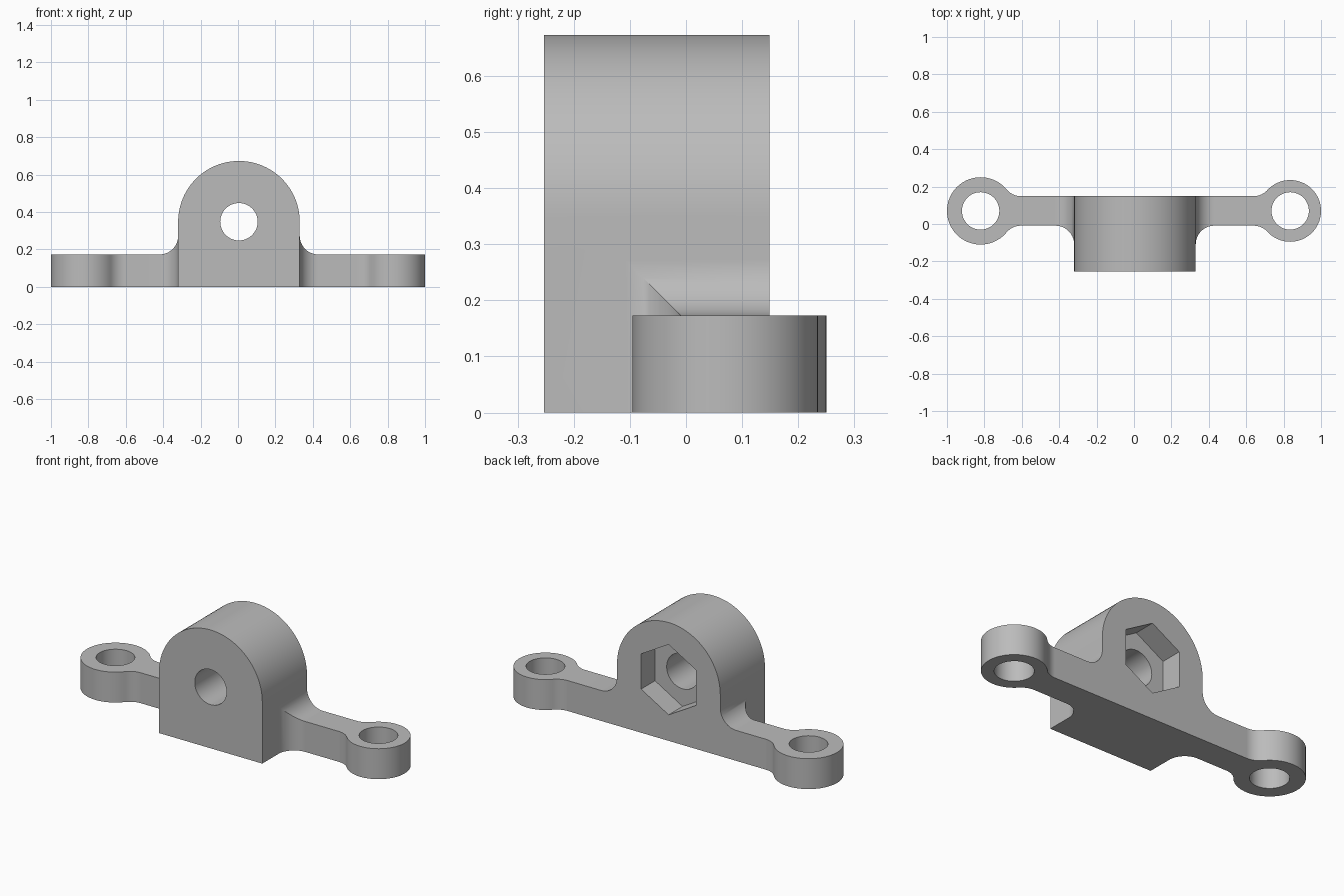
import bpy, bmesh
from math import sin, cos, pi, sqrt, atan2, radians

if "Cube" in bpy.data.objects:
    bpy.data.objects.remove(bpy.data.objects["Cube"])

GREY = (0.5, 0.5, 0.5, 1)
mat = bpy.data.materials.new("plain grey")
mat.use_nodes = True
mat.diffuse_color = GREY
mat.node_tree.nodes["Principled BSDF"].inputs["Base Color"].default_value = GREY

# Main dimensions
LEFT, RIGHT = -0.32, 0.33            # sides of the central block
MID, ARCH_R = 0.005, 0.325           # arch centre and radius
FRONT, BORE_Z = -0.253, 0.348
ARM_Y, ARM_HALF, ARM_TOP = 0.07, 0.079, 0.173
FILLET, HOLE_R = 0.1, 0.1
RINGS = {"right_end": (-0.82, 0.18), "left_end": (0.835, 0.165)}


def arc(cx, cy, r, start, end, n=14):
    steps = [start + (end - start) * i / n for i in range(n + 1)]
    return [(cx + r * cos(a), cy + r * sin(a)) for a in steps]


def prism(name, points, axis, low, high):
    """Extrude a closed outline along y or z."""
    def place(p, t):
        return (p[0], t, p[1]) if axis == "y" else (p[0], p[1], t)
    bm = bmesh.new()
    ends = [[bm.verts.new(place(p, t)) for p in points] for t in (low, high)]
    for ring in ends:
        bm.faces.new(ring)
    for i in range(len(points)):
        j = (i + 1) % len(points)
        bm.faces.new((ends[0][i], ends[0][j], ends[1][j], ends[1][i]))
    bmesh.ops.recalc_face_normals(bm, faces=bm.faces[:])
    mesh = bpy.data.meshes.new(name)
    bm.to_mesh(mesh)
    bm.free()
    mesh.materials.append(mat)
    obj = bpy.data.objects.new(name, mesh)
    bpy.context.collection.objects.link(obj)
    return obj


def combine(target, tool, operation):
    mod = target.modifiers.new(operation.lower(), "BOOLEAN")
    mod.operation, mod.solver, mod.object = operation, "EXACT", tool
    bpy.context.view_layer.objects.active = target
    bpy.ops.object.modifier_apply(modifier=mod.name)
    bpy.data.objects.remove(tool)


def plan_half(edge, ring_x, ring_r):
    """Plan outline of one side: block corner, arm, neck fillets and ring."""
    rise = ARM_HALF + FILLET
    run = sqrt((ring_r + FILLET) ** 2 - rise ** 2)
    a = atan2(rise, run)
    neck = ring_x - run
    pts = [(edge, FRONT)]
    pts += arc(edge + FILLET, ARM_Y - rise, FILLET, pi, pi / 2)
    pts += arc(neck, ARM_Y - rise, FILLET, pi / 2, a)
    pts += arc(ring_x, ARM_Y, ring_r, a - pi, pi - a, 56)[1:-1]
    pts += arc(neck, ARM_Y + rise, FILLET, -a, -pi / 2)
    return pts


# Plan outline, with the second side mirrored
near = plan_half(RIGHT, *RINGS["left_end"])
far = plan_half(-LEFT, -RINGS["right_end"][0], RINGS["right_end"][1])
plan = near + [(-x, y) for x, y in reversed(far)]
plan_tool = prism("plan_tool", plan, "z", -0.1, 1)

# Front outline: flat arms, fillets and round arch
top_fillet = ARM_TOP + FILLET
side = [(-1.2, 0), (1.2, 0), (1.2, ARM_TOP)]
side += arc(RIGHT + FILLET, top_fillet, FILLET, -pi / 2, -pi)
side += arc(MID, BORE_Z, ARCH_R, 0, pi, 48)
side += arc(LEFT - FILLET, top_fillet, FILLET, 0, -pi / 2)
side.append((-1.2, ARM_TOP))
bracket = prism("mounting_bracket", side, "y", -0.5, 0.5)
combine(bracket, plan_tool, "INTERSECT")

# Bolt bore and hexagonal nut pocket in the back
bore = arc(MID, BORE_Z, HOLE_R, 0, 2 * pi, 48)[:-1]
combine(bracket, prism("bore_tool", bore, "y", -0.5, 0.5), "DIFFERENCE")
nut = arc(MID, BORE_Z, 0.2, pi / 6, pi / 6 + 2 * pi, 6)[:-1]
back = ARM_Y + ARM_HALF
combine(bracket, prism("nut_tool", nut, "y", back - 0.125, 0.5), "DIFFERENCE")

# Screw holes through the end rings
for name, (x, r) in RINGS.items():
    hole = arc(x, ARM_Y, HOLE_R, 0, 2 * pi, 48)[:-1]
    combine(bracket, prism(name + "_tool", hole, "z", -0.2, 0.5), "DIFFERENCE")

# Smooth curves, crisp edges
bpy.ops.object.select_all(action="DESELECT")
bracket.select_set(True)
bpy.context.view_layer.objects.active = bracket
bpy.ops.object.shade_smooth_by_angle(angle=radians(30))
weighted = bracket.modifiers.new("even_flats", "WEIGHTED_NORMAL")
weighted.keep_sharp = True
